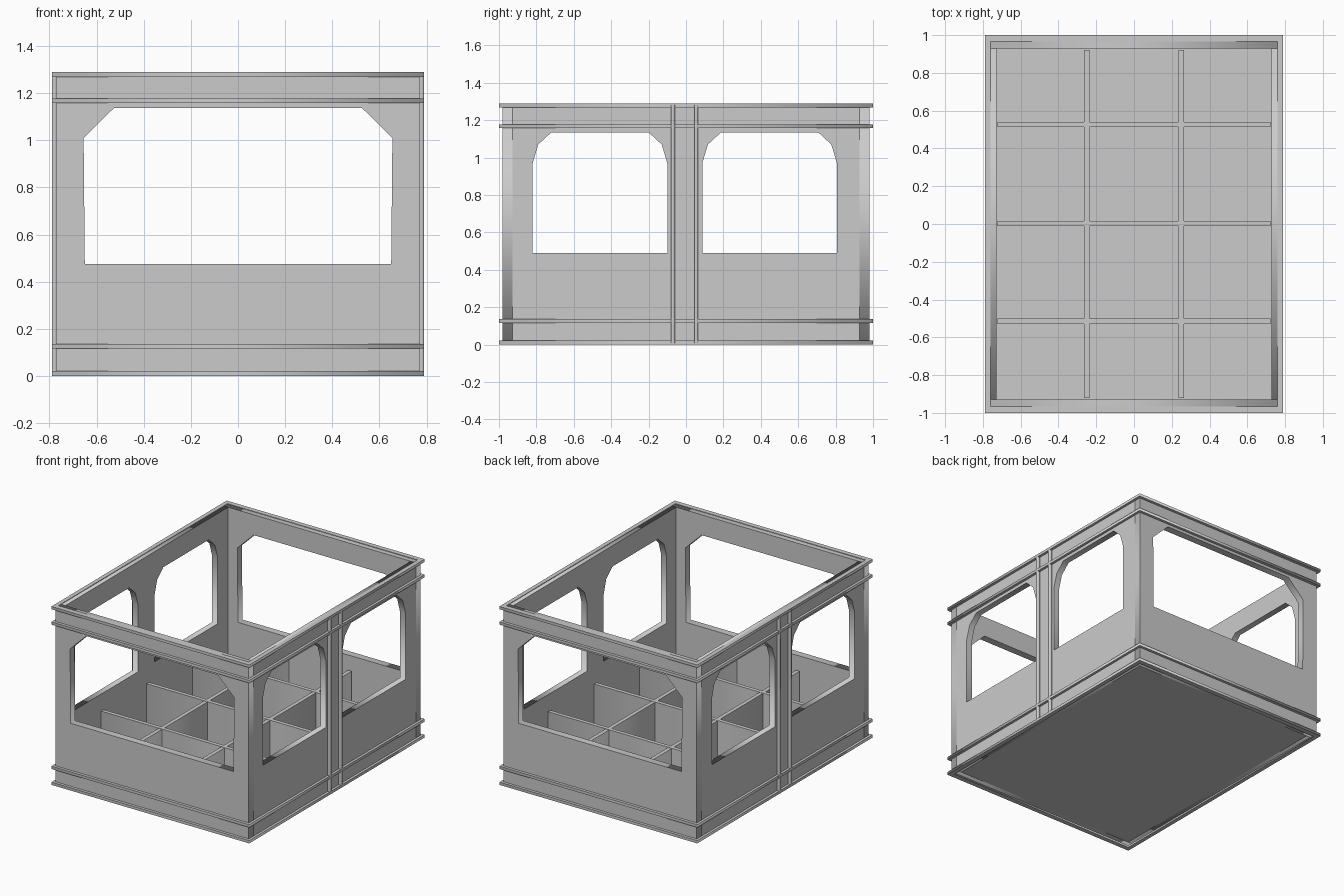
import bpy
from math import pi

if "Cube" in bpy.data.objects:
    bpy.data.objects.remove(bpy.data.objects["Cube"])

W, L = 0.772, 0.98        # outer wall half sizes
WI, LI = 0.728, 0.928     # inner wall half sizes


def rect(x0, x1, y0, y1):
    return [(x0, y0), (x1, y0), (x1, y1), (x0, y1)]


def plate(name, outlines, thick, loc, rot=(0, 0, 0)):
    """Flat plate from closed outlines (inner outlines become holes)."""
    cu = bpy.data.curves.new(name, 'CURVE')
    cu.dimensions = '2D'
    cu.fill_mode = 'BOTH'
    cu.extrude = thick / 2
    for pts in outlines:
        sp = cu.splines.new('POLY')
        sp.points.add(len(pts) - 1)
        for p, (u, v) in zip(sp.points, pts):
            p.co = (u, v, 0, 1)
        sp.use_cyclic_u = True
    ob = bpy.data.objects.new(name, cu)
    bpy.context.collection.objects.link(ob)
    ob.location, ob.rotation_euler = loc, rot
    bpy.ops.object.select_all(action='DESELECT')
    ob.select_set(True)
    bpy.context.view_layer.objects.active = ob
    bpy.ops.object.convert(target='MESH')
    return bpy.context.object


def box(name, x, y, z):
    ob = plate(name, [rect(*x, *y)], z[1] - z[0], (0, 0, (z[0] + z[1]) / 2))
    return ob


# End walls, each with one wide chamfered window
end_win = [(-0.65, 0.475), (0.65, 0.475), (0.655, 1.01), (0.525, 1.138),
           (-0.525, 1.138), (-0.655, 1.01)]
for name, s in (("front_wall", -1), ("back_wall", 1)):
    plate(name, [rect(-W, W, 0.012, 1.285), end_win], L - LI,
          (0, s * (L + LI) / 2, 0), (pi / 2, 0, 0))


# Side walls, each with two windows with stepped upper corners
def side_win(a, b):
    return [(a, 0.49), (b, 0.49), (b, 0.97), (b - 0.03, 1.07), (b - 0.10, 1.135),
            (a + 0.10, 1.135), (a + 0.03, 1.07), (a, 0.97)]


for name, s in (("left_wall", -1), ("right_wall", 1)):
    plate(name, [rect(-LI, LI, 0.012, 1.285), side_win(-0.82, -0.10),
                 side_win(0.087, 0.807)], W - WI,
          (s * (W + WI) / 2, 0, 0), (pi / 2, 0, pi / 2))
    # Pair of upright ribs on the middle post
    for i, y in enumerate((-0.07, 0.055)):
        x = sorted((s * (W - 0.005), s * 0.79))
        box(f"{name}_rib_{i}", x, (y - 0.01, y + 0.01), (0.01, 1.28))

# Horizontal ribs running round the crate
for i, z in enumerate((0.011, 0.126, 1.168, 1.279)):
    plate(f"band_{i}", [rect(-0.79, 0.79, -1, 1), rect(-0.76, 0.76, -0.965, 0.965)],
          0.02, (0, 0, z))

# Floor
box("floor", (-WI, WI), (-LI, LI), (0.012, 0.04))

# Dividers making twelve compartments
for i, x in enumerate((-0.25, 0.25)):
    box(f"long_divider_{i}", (x - 0.014, x + 0.014), (-0.92, 0.92), (0.035, 0.37))
for i, y in enumerate((-0.515, 0.003, 0.527)):
    box(f"cross_divider_{i}", (-0.722, 0.722), (y - 0.014, y + 0.014), (0.035, 0.372))
